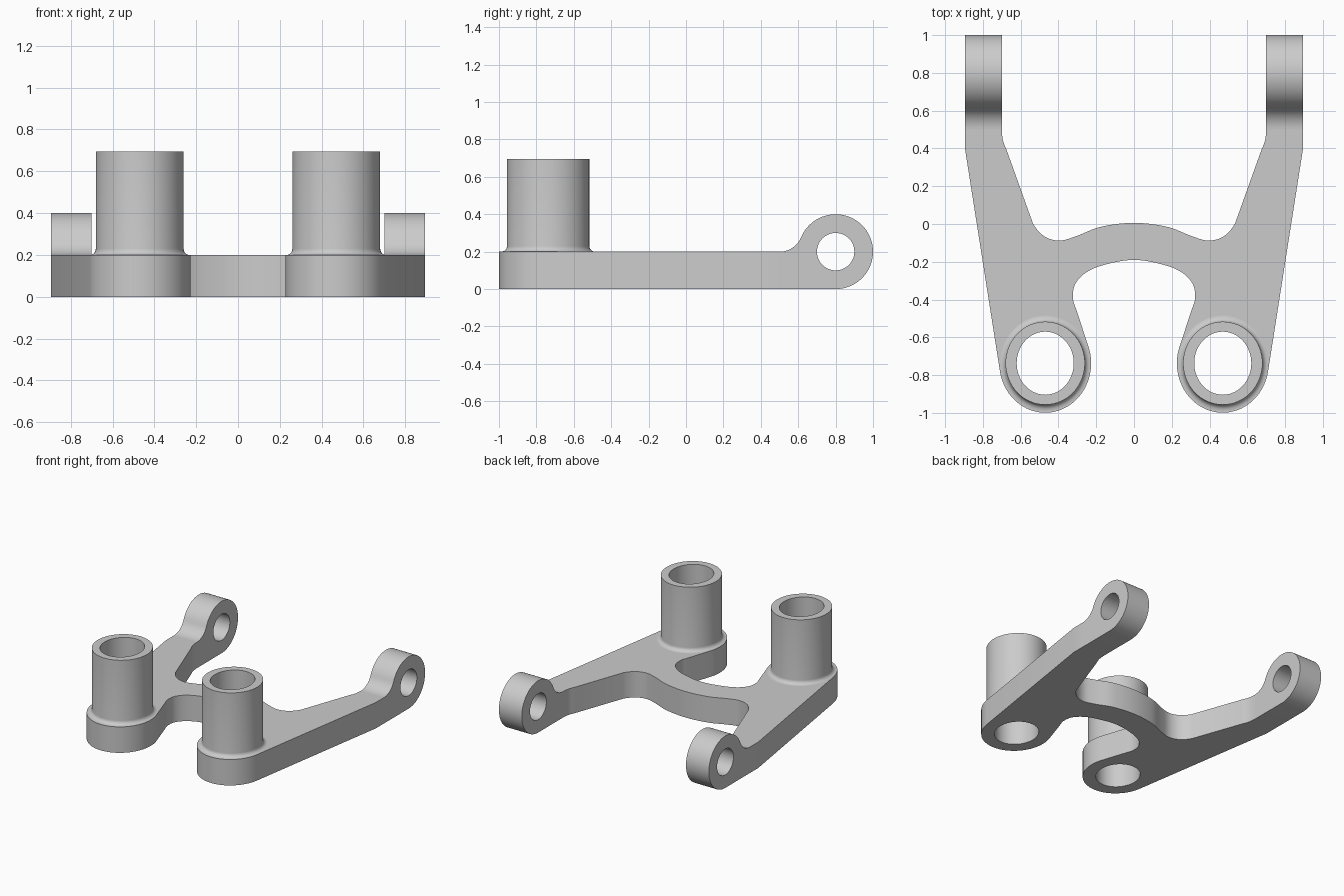
import bpy
import bmesh
from math import cos, sin, pi, radians, sqrt, atan2
from mathutils import Vector
from mathutils.geometry import interpolate_bezier

cube = bpy.data.objects.get("Cube")
if cube:
    bpy.data.objects.remove(cube)

metal = bpy.data.materials.new("plain_grey")
metal.use_nodes = True
grey = (0.6, 0.6, 0.6, 1)
metal.diffuse_color = grey
metal.node_tree.nodes["Principled BSDF"].inputs["Base Color"].default_value = grey

THICK = 0.2
POST = (0.47, -0.737)
BORE, FOOT, TUBE, BOSS = (0.151, 0.167), (0.238, 0.252), (0.21, 0.22), (0.243, 0.262)
LUG_Y = 0.5


def arc(c, r, a0, a1, n):
    """Points along an elliptical arc, angles in degrees."""
    return [(c[0] + r[0] * cos(radians(a0 + (a1 - a0) * i / n)),
             c[1] + r[1] * sin(radians(a0 + (a1 - a0) * i / n))) for i in range(n + 1)]


def ring(c, r, n=64):
    return arc(c, r, 0, 360, n)[:-1]


def smooth(pts, n=7):
    """Smooth curve through the inner points; the end points only steer it."""
    p = [Vector(q) for q in pts]
    tan = [(p[i + 1] - p[i - 1]).normalized() for i in range(1, len(p) - 1)]
    p, out = p[1:-1], []
    for i in range(len(p) - 1):
        reach = (p[i + 1] - p[i]).length / 3
        out += interpolate_bezier(p[i], p[i] + tan[i] * reach,
                                  p[i + 1] - tan[i + 1] * reach, p[i + 1], n)[:-1]
    return [tuple(q) for q in out + [p[-1]]]


def finish(name, bm):
    """Turn the mesh into a shaded object mirrored to the other side."""
    bmesh.ops.recalc_face_normals(bm, faces=bm.faces)
    me = bpy.data.meshes.new(name)
    bm.to_mesh(me)
    bm.free()
    me.materials.append(metal)
    ob = bpy.data.objects.new(name, me)
    bpy.context.collection.objects.link(ob)
    bpy.ops.object.select_all(action='DESELECT')
    ob.select_set(True)
    bpy.context.view_layer.objects.active = ob
    bpy.ops.object.shade_smooth_by_angle(angle=radians(30))
    mirror = ob.modifiers.new("mirror", 'MIRROR')
    mirror.use_clip = True


def prism(name, outline, holes, levels, place, is_open, bore_wall):
    """Extrude an outline with a hole, leaving open the walls that meet another part."""
    bm = bmesh.new()
    loops = []
    for hole, level in zip(holes, levels):
        pair, edges = [], []
        for pts in (outline, hole):
            vs = [bm.verts.new(place(p, level)) for p in pts]
            edges += [bm.edges.new((v, vs[i - 1])) for i, v in enumerate(vs)]
            pair.append(vs)
        bmesh.ops.triangle_fill(bm, edges=edges, use_beauty=True,
                                normal=Vector(place((0, 0), 1)))
        loops.append(pair)
    for k in range(2 if bore_wall else 1):
        low, high = loops[0][k], loops[1][k]
        for i in range(len(low)):
            if k or not is_open(outline[i - 1], outline[i]):
                bm.faces.new((low[i - 1], low[i], high[i], high[i - 1]))
    finish(name, bm)


# Forked plate: half outline, from the front of the bridge round to its back
outline = smooth([(-0.153, -0.215), (0, -0.19), (0.153, -0.215), (0.254, -0.257),
                  (0.312, -0.32), (0.323, -0.395), (0.305, -0.455), (0.243, -0.64)])
outline += arc(POST, BOSS, 160, 350.5, 48)
outline += [(0.895, 0.4), (0.895, LUG_Y)]
outline += smooth([(0.7, 0.6), (0.7, LUG_Y), (0.693, 0.44), (0.672, 0.385), (0.65, 0.32)])
outline += smooth([(0.56, 0.07), (0.534, 0), (0.475, -0.065), (0.397, -0.088),
                   (0.31, -0.066), (0.18, -0.016), (0, 0.006), (-0.18, -0.016)])
prism("forked_plate", outline, (ring(POST, BORE), ring(POST, FOOT)), (0, THICK),
      lambda p, h: (p[0], p[1], h),
      lambda a, b: (abs(a[0]) + abs(b[0]) < 1e-5
                    or abs(a[1] - LUG_Y) + abs(b[1] - LUG_Y) < 1e-5), False)

# Hinge lugs: eye with a concave blend down to the arm
EYE, R, BLEND = (0.8, 0.2), 0.2, 0.125
meet = 180 - atan2(BLEND, EYE[0] - LUG_Y) * 180 / pi
profile = [(LUG_Y, 0)] + arc(EYE, (R, R), -90, meet, 48)
profile += arc((LUG_Y, THICK + BLEND), (BLEND, BLEND), meet - 180, -90, 12)[1:]
prism("hinge_lugs", profile, [ring(EYE, (0.1, 0.1), 48)] * 2, (0.7, 0.895),
      lambda p, h: (h, p[0], p[1]),
      lambda a, b: abs(a[0] - LUG_Y) + abs(b[0] - LUG_Y) < 1e-5, True)

# Tubular posts: stacked rings from the filleted foot, over the rim and down the bore
bm = bmesh.new()
sections = []
for i in range(7):
    a = pi / 2 * i / 6
    t = 1 - sin(a)
    sections.append(([TUBE[k] + (FOOT[k] - TUBE[k]) * t for k in (0, 1)],
                     THICK + 0.03 * (1 - cos(a))))
sections += [(TUBE, 0.695), (BORE, 0.695), (BORE, 0)]
rings = [[bm.verts.new((x, y, z)) for x, y in ring(POST, r)] for r, z in sections]
for low, high in zip(rings, rings[1:]):
    for i in range(len(low)):
        bm.faces.new((low[i - 1], low[i], high[i], high[i - 1]))
finish("tubular_posts", bm)
